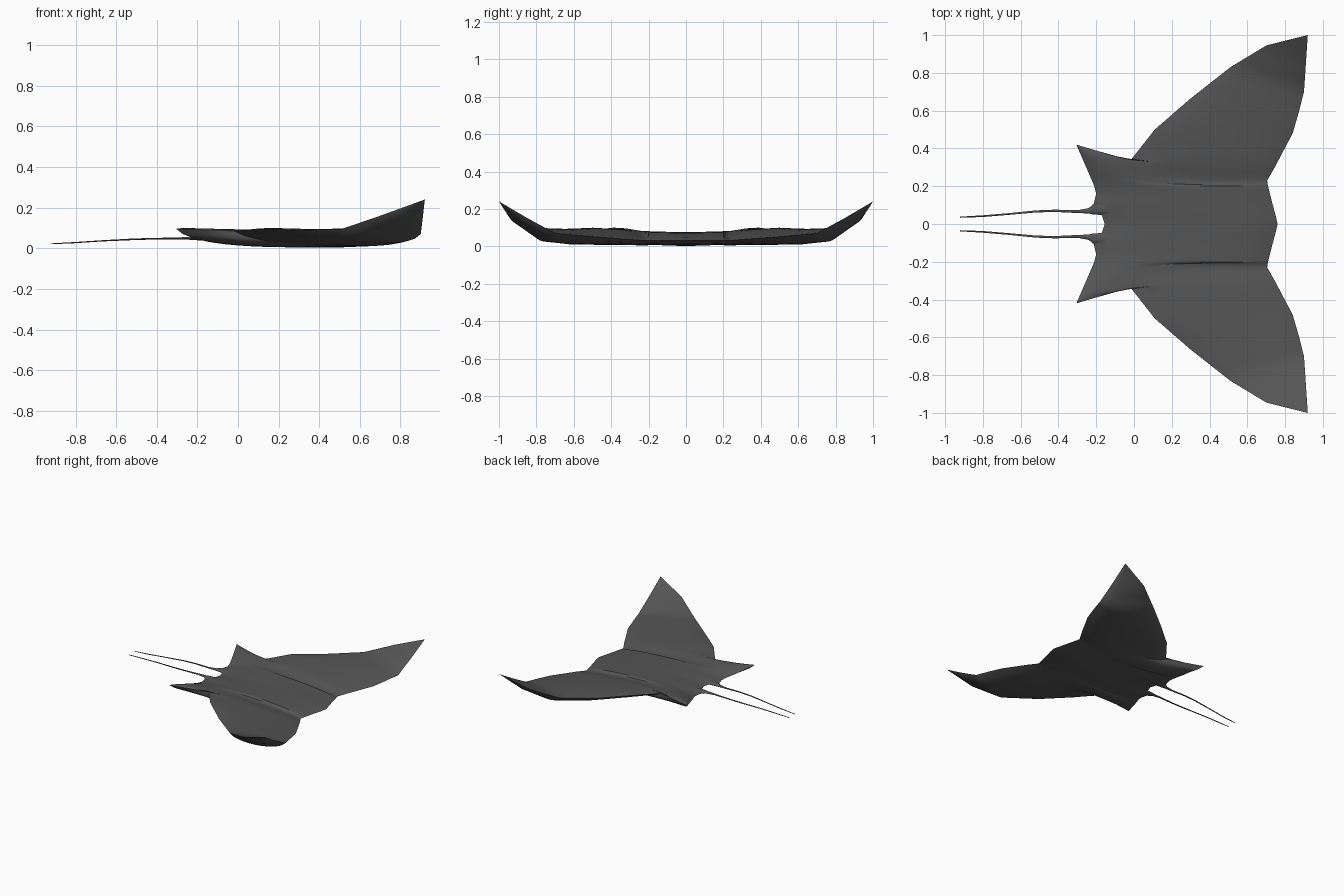
import bpy
from mathutils import Vector

if "Cube" in bpy.data.objects:
    bpy.data.objects.remove(bpy.data.objects["Cube"])

skin = bpy.data.materials.new("charcoal")
skin.diffuse_color = (0.09, 0.09, 0.09, 1)
skin.use_nodes = True
skin.node_tree.nodes["Principled BSDF"].inputs["Base Color"].default_value = skin.diffuse_color


def loft(name, sections, chord=14, span=3):
    """Skin a mirrored foil through sections: (front, back, belly, crown, bend)."""
    curves = []
    for front, back, belly, crown, bend in sections:
        a, b = Vector(front), Vector(back)
        c = (a + b) / 2
        if bend:
            c.x, c.y = bend
        top, low = [], []
        for i in range(chord + 1):
            u = i / chord
            p = a * (1 - u) ** 2 + c * 2 * u * (1 - u) + b * u * u
            s = (4 * u * (1 - u)) ** 0.65
            top.append(p + Vector((0, 0, crown * s)))
            low.append(p - Vector((0, 0, belly * s)))
        curves.append(top + low[-2:0:-1])
    rings = []
    for r, q in zip(curves, curves[1:]):
        for k in range(span):
            rings.append([v.lerp(w, k / span) for v, w in zip(r, q)])
    rings.append(curves[-1])
    n = len(rings[0])
    verts = [v for r in rings for v in r]
    faces = [(j * n + i, j * n + (i + 1) % n, (j + 1) * n + (i + 1) % n, (j + 1) * n + i)
             for j in range(len(rings) - 1) for i in range(n)]
    me = bpy.data.meshes.new(name)
    me.from_pydata(verts, [], faces)
    me.materials.append(skin)
    ob = bpy.data.objects.new(name, me)
    bpy.context.collection.objects.link(ob)
    bpy.context.view_layer.objects.active = ob
    ob.select_set(True)
    # weld collapsed tips and fix normals
    bpy.ops.object.mode_set(mode='EDIT')
    bpy.ops.mesh.select_all(action='SELECT')
    bpy.ops.mesh.remove_doubles(threshold=0.0002)
    bpy.ops.mesh.normals_make_consistent(inside=False)
    bpy.ops.object.mode_set(mode='OBJECT')
    bpy.ops.object.shade_smooth_by_angle(angle=0.6)
    mod = ob.modifiers.new("mirror", 'MIRROR')
    mod.use_axis = (False, True, False)
    ob.select_set(False)
    return ob


# body, rear fin and wing, from the spine out to the wing tip
loft("body_and_wings", [
    ((.76, 0, .03), (-.155, 0, .05), .036, .035, None),
    ((.75, .045, .03), (-.17, .045, .05), .036, .036, None),
    ((.735, .10, .03), (-.215, .10, .05), .034, .037, None),
    ((.72, .16, .03), (-.20, .16, .05), .032, .038, None),
    ((.71, .20, .03), (-.21, .20, .055), .034, .037, None),
    ((.707, .215, .03), (-.24, .27, .065), .04, .03, (.0, .19)),
    ((.705, .23, .03), (-.305, .42, .096), .05, .02, (-.1, .20)),
    ((.745, .30, .037), (-.02, .335, .085), .05, .02, None),
    ((.84, .48, .05), (.11, .50, .098), .062, .012, None),
    ((.872, .59, .06), (.30, .665, .088), .062, .015, None),
    ((.90, .70, .07), (.51, .83, .095), .056, .012, None),
    ((.91, .85, .152), (.70, .945, .16), .035, .0, None),
    ((.92, 1.0, .24), (.92, 1.0, .24), 0, 0, None),
])

# twin whip tails: x, outer y, inner y, height, half thickness
tail = [(-.10, .12, .045, .05, .015), (-.215, .105, .05, .05, .01),
        (-.24, .084, .056, .049, .007), (-.30, .073, .058, .048, .005),
        (-.42, .076, .064, .047, .004), (-.52, .072, .061, .044, .004),
        (-.68, .056, .047, .036, .003), (-.80, .046, .037, .028, .003),
        (-.92, .039, .033, .022, .002)]
loft("tails", [((x, o, z), (x, i, z), t, t, None) for x, o, i, z, t in tail], chord=6, span=2)
